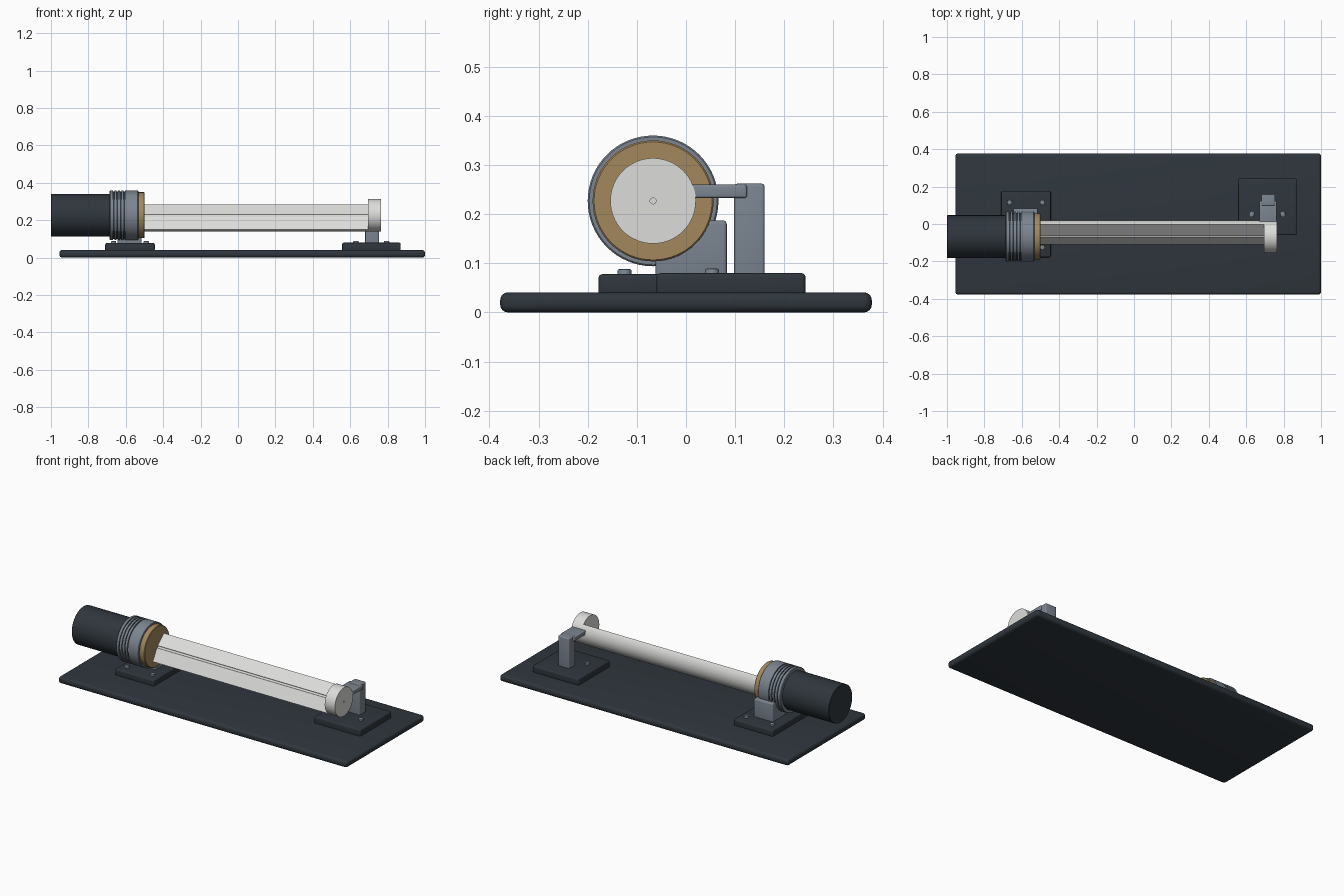
import bpy, bmesh, math
from mathutils import Vector

cube = bpy.data.objects.get("Cube")
if cube:
    bpy.data.objects.remove(cube, do_unlink=True)

AXIS = Vector((0, -0.067, 0.227))   # centre line of the spindle
ROD_R = 0.087


def material(name, rgb):
    m = bpy.data.materials.new(name)
    m.use_nodes = True
    m.diffuse_color = (*rgb, 1)
    m.node_tree.nodes["Principled BSDF"].inputs["Base Color"].default_value = (*rgb, 1)
    return m


DARK = material("dark slate", (0.028, 0.037, 0.046))
STEEL = material("blue grey steel", (0.20, 0.235, 0.28))
BRASS = material("brass", (0.37, 0.245, 0.11))
PALE = material("pale metal", (0.72, 0.72, 0.71))


def finish(name, bm, mats, angle=35):
    bmesh.ops.recalc_face_normals(bm, faces=bm.faces)
    me = bpy.data.meshes.new(name)
    bm.to_mesh(me)
    bm.free()
    for m in mats:
        me.materials.append(m)
    ob = bpy.data.objects.new(name, me)
    bpy.context.collection.objects.link(ob)
    bpy.ops.object.select_all(action="DESELECT")
    ob.select_set(True)
    bpy.context.view_layer.objects.active = ob
    bpy.ops.object.shade_smooth_by_angle(angle=math.radians(angle))
    return ob


def box(name, x, y, z, mat, bevel):
    """Rounded box given by its (min, max) range on each axis."""
    bm = bmesh.new()
    bmesh.ops.create_cube(bm, size=1)
    for v in bm.verts:
        for i, (lo, hi) in enumerate((x, y, z)):
            v.co[i] = hi if v.co[i] > 0 else lo
    bmesh.ops.bevel(bm, geom=bm.edges[:], offset=bevel, segments=4,
                    profile=0.5, affect="EDGES")
    return finish(name, bm, [mat])


def lathe(name, profile, mats, groove_radius=0):
    """Spin (x, radius) points round the spindle axis; narrow faces take the second colour."""
    bm = bmesh.new()
    verts = [bm.verts.new(AXIS + Vector((x, 0, r))) for x, r in profile]
    edges = [bm.edges.new(pair) for pair in zip(verts, verts[1:])]
    bmesh.ops.spin(bm, geom=verts + edges, cent=AXIS, axis=(1, 0, 0),
                   angle=math.tau, steps=64, use_duplicate=False)
    bmesh.ops.remove_doubles(bm, verts=bm.verts, dist=1e-5)
    for f in bm.faces:
        radius = (f.calc_center_median() - AXIS).yz.length
        if groove_radius and abs(f.normal.x) < 0.5 and radius < groove_radius:
            f.material_index = 1
    return finish(name, bm, mats)


# Base plate and the two mounting pads
box("base_plate", (-0.955, 1.0), (-0.378, 0.378), (0, 0.041), DARK, 0.016)
box("motor_pad", (-0.71, -0.445), (-0.178, 0.175), (0.035, 0.078), DARK, 0.008)
box("tail_pad", (0.557, 0.87), (-0.06, 0.243), (0.035, 0.08), DARK, 0.008)

# Saddle under the bearing, and the tail bracket
box("bearing_saddle", (-0.645, -0.515), (-0.062, 0.083), (0.07, 0.187), STEEL, 0.007)
box("tail_upright", (0.68, 0.755), (0.098, 0.16), (0.07, 0.262), STEEL, 0.006)
box("tail_arm", (0.67, 0.763), (0.0, 0.124), (0.233, 0.26), STEEL, 0.005)

# Motor body
lathe("motor_body", [(-1, 0), (-1, 0.112), (-0.998, 0.114), (-0.68, 0.114), (-0.68, 0)], [DARK])

# Bearing housing with a row of dark grooves
R = 0.133
profile = [(-0.686, 0), (-0.686, R - 0.003), (-0.683, R)]
for i in range(4):
    g = -0.668 + i * 0.019
    profile += [(g, R), (g, R - 0.006), (g + 0.007, R - 0.006), (g + 0.007, R)]
profile += [(-0.536, R), (-0.533, R - 0.003), (-0.533, 0)]
lathe("bearing_housing", profile, [STEEL, DARK], 0.0)
housing = bpy.data.objects["bearing_housing"]
for p in housing.data.polygons:
    r = (p.center - AXIS).yz.length
    if abs(p.normal.x) < 0.3 and R - 0.009 < r < R - 0.005:
        p.material_index = 1

# Brass collar
lathe("brass_collar", [(-0.54, 0), (-0.54, 0.123), (-0.503, 0.123), (-0.5, 0.12), (-0.5, 0)], [BRASS])

# End disc with a small centre hole
lathe("end_disc", [(0.695, 0), (0.695, ROD_R), (0.764, ROD_R), (0.764, 0.006),
                   (0.752, 0.006), (0.752, 0)], [PALE])

# Sector-shaped rod with a fine groove along its ridge
start, end, steps = math.radians(-119.5), math.radians(42), 32
angles = [start + (end - start) * i / steps for i in range(steps + 1)]
section = [(ROD_R * math.cos(a), ROD_R * math.sin(a)) for a in angles]
section += [(0.007 * math.cos(a), 0.007 * math.sin(a)) for a in reversed(angles[::4])]
bm = bmesh.new()
face = bm.faces.new([bm.verts.new(AXIS + Vector((-0.51, y, z))) for y, z in section])
moved = bmesh.ops.extrude_face_region(bm, geom=[face], use_keep_orig=True)["geom"]
bmesh.ops.translate(bm, vec=(1.207, 0, 0), verts=[v for v in moved if isinstance(v, bmesh.types.BMVert)])
finish("sector_rod", bm, [PALE])


# Pad screws
def screw(name, x, y, z):
    bm = bmesh.new()
    bmesh.ops.create_cone(bm, cap_ends=True, segments=24, radius1=0.014,
                          radius2=0.014, depth=0.018)
    top = max(bm.faces, key=lambda f: f.calc_center_median().z)
    bmesh.ops.bevel(bm, geom=list(top.edges), offset=0.003, segments=2,
                    profile=0.5, affect="EDGES")
    bmesh.ops.translate(bm, vec=(x, y, z), verts=bm.verts)
    finish(name, bm, [STEEL])


for side, x in (("right", -0.665), ("left", -0.49)):
    screw(f"motor_pad_front_{side}_screw", x, -0.125, 0.079)
    screw(f"motor_pad_back_{side}_screw", x, 0.115, 0.079)
for side, x in (("right", 0.63), ("left", 0.795)):
    screw(f"tail_pad_{side}_screw", x, 0.053, 0.08)
